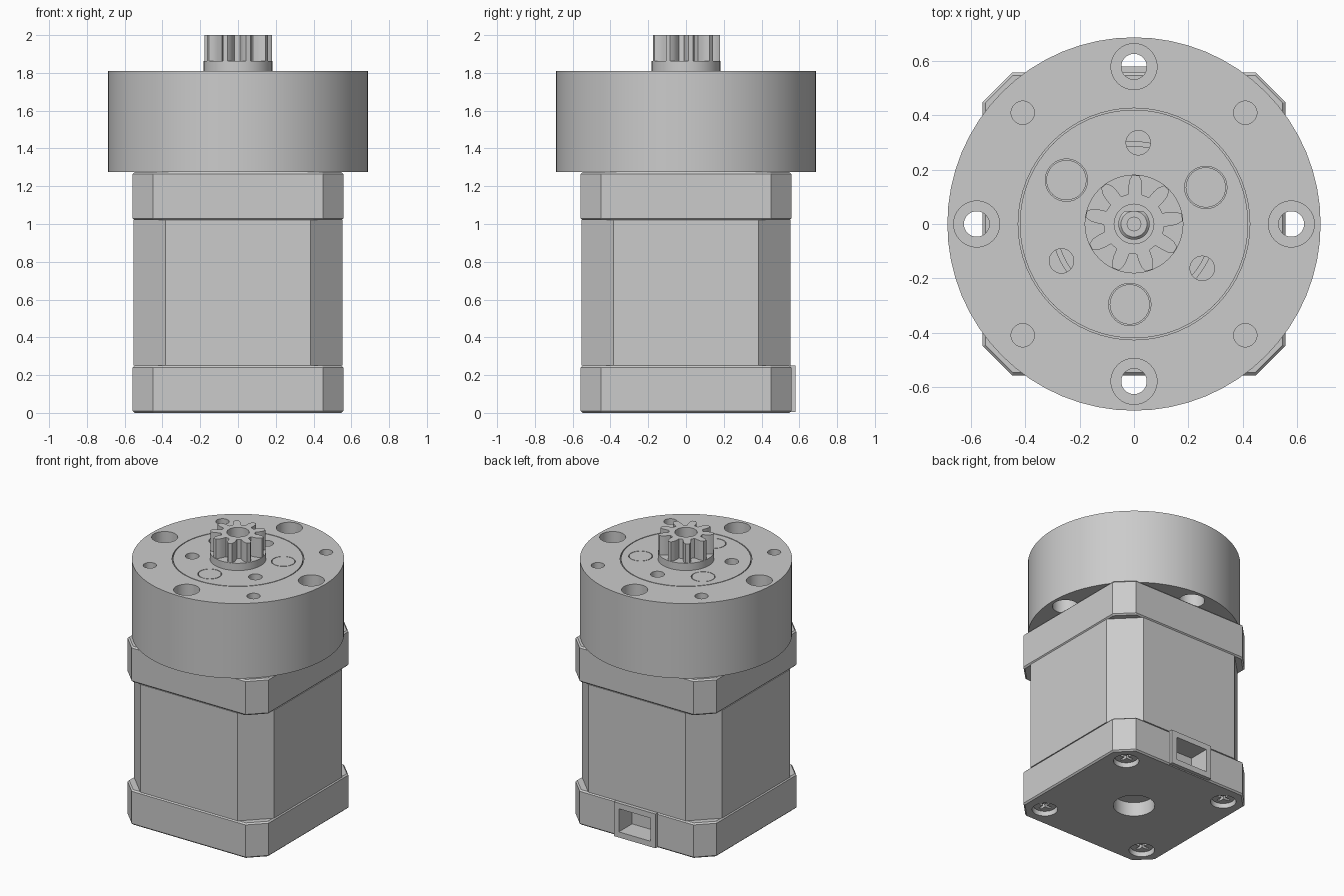
import bpy, bmesh
from math import sin, cos, radians, pi

if "Cube" in bpy.data.objects:
    bpy.data.objects.remove(bpy.data.objects["Cube"])


def circle(r, x=0, y=0, n=32):
    return [(x + r * cos(2 * pi * i / n), y + r * sin(2 * pi * i / n)) for i in range(n)]


def rect(x0, x1, y0, y1):
    return [(x0, y0), (x1, y0), (x1, y1), (x0, y1)]


def chamfered_square(h, c):
    return [(c, -h), (h, -c), (h, c), (c, h), (-c, h), (-h, c), (-h, -c), (-c, -h)]


def prism(name, profiles, z0, z1):
    """Extrude one or more closed outlines from z0 to z1 into one object."""
    bm = bmesh.new()
    for pts in profiles:
        lo = [bm.verts.new((x, y, z0)) for x, y in pts]
        hi = [bm.verts.new((x, y, z1)) for x, y in pts]
        bm.faces.new(lo[::-1])
        bm.faces.new(hi)
        for i in range(len(pts)):
            j = (i + 1) % len(pts)
            bm.faces.new((lo[i], lo[j], hi[j], hi[i]))
    me = bpy.data.meshes.new(name)
    bm.to_mesh(me)
    bm.free()
    ob = bpy.data.objects.new(name, me)
    bpy.context.collection.objects.link(ob)
    return ob


def apply(ob, mod):
    bpy.context.view_layer.objects.active = ob
    bpy.ops.object.modifier_apply(modifier=mod.name)


def cut(ob, profiles, z0, z1):
    tool = prism("cutter", profiles, z0, z1)
    tool.hide_render = True
    mod = ob.modifiers.new("cut", 'BOOLEAN')
    mod.operation, mod.solver, mod.object = 'DIFFERENCE', 'EXACT', tool
    apply(ob, mod)
    bpy.data.objects.remove(tool)


def soften(ob, width):
    mod = ob.modifiers.new("bevel", 'BEVEL')
    mod.width, mod.segments = width, 1
    mod.limit_method, mod.angle_limit = 'ANGLE', radians(60)
    apply(ob, mod)


def ring(r, d, angles, n=32):
    return [circle(r, d * cos(radians(a)), d * sin(radians(a)), n) for a in angles]


CORNERS = [45, 135, 225, 315]
SIDES = [0, 90, 180, 270]
BOLT = 0.58

# motor body: two end caps and a deeper-chamfered core
core = prism("motor_core", [chamfered_square(0.554, 0.385)], 0.25, 1.02)
upper = prism("upper_cap", [chamfered_square(0.558, 0.45)], 1.02, 1.275)
lower = prism("lower_cap", [chamfered_square(0.558, 0.45)], 0, 0.25)
for cap in (upper, lower):
    soften(cap, 0.01)

# bottom bearing hole and screw recesses
cut(lower, [circle(0.135)] + ring(0.083, BOLT, CORNERS), -0.1, 0.1)

# cable socket on the back
opening = [rect(-0.125, 0.125, 0.43, 0.7)]
cut(lower, opening, 0.045, 0.21)
socket = prism("cable_socket", [rect(-0.165, 0.165, 0.55, 0.58)], 0.005, 0.25)
cut(socket, opening, 0.045, 0.21)

# cross-slotted screws
for i, a in enumerate(CORNERS):
    x, y = BOLT * cos(radians(a)), BOLT * sin(radians(a))
    screw = prism(f"bottom_screw_{i + 1}", [circle(0.075, x, y)], 0.03, 0.12)
    cut(screw, [rect(x - 0.05, x + 0.05, y - 0.01, y + 0.01)], 0, 0.06)
    cut(screw, [rect(x - 0.01, x + 0.01, y - 0.05, y + 0.05)], 0, 0.06)

# gearbox housing with counterbored and plain holes
housing = prism("gearbox_housing", [circle(0.688, n=64)], 1.275, 1.81)
cut(housing, [circle(0.427, n=64)], 1.5, 2)
cut(housing, ring(0.047, BOLT, SIDES), 1.2, 2)
cut(housing, ring(0.085, BOLT, SIDES), 1.57, 2)
cut(housing, ring(0.085, BOLT, SIDES), 1.2, 1.47)
cut(housing, ring(0.043, BOLT, CORNERS), 1.5, 2)

# rotating carrier with three pins and three holes
PINS, HOLES = [27, 147, 267], [87, 207, 327]
carrier = prism("planet_carrier", [circle(0.421, n=64)], 1.53, 1.81)
cut(carrier, ring(0.045, 0.3, HOLES), 1.4, 2)
cut(carrier, ring(0.078, 0.297, PINS), 1.6, 2)
pins = prism("planet_pins", ring(0.074, 0.297, PINS), 1.58, 1.81)

# ring seen through the carrier holes
inner = prism("inner_ring", [circle(0.305, n=64)], 1.49, 1.525)
cut(inner, [circle(0.285, n=64)], 1.4, 1.6)

# output hub and nine-tooth pinion
TEETH = 9
tooth = [(-13, 0.112), (-10.5, 0.14), (-8, 0.162), (-4, 0.18),
         (4, 0.18), (8, 0.162), (10.5, 0.14), (13, 0.112)]
outline = []
for k in range(TEETH):
    for da, r in tooth:
        a = radians(88 + 360 / TEETH * k + da)
        outline.append((r * cos(a), r * sin(a)))
hub = prism("output_hub", [circle(0.182, n=48)], 1.80, 1.862)
pinion = prism("pinion_gear", [outline], 1.862, 2.0)
for part in (hub, pinion):
    cut(part, [circle(0.073)], 1.825, 2.1)

# flatted shaft with a centre hole
shaft = prism("output_shaft", [circle(0.058)], 1.81, 1.93)
soften(shaft, 0.01)
cut(shaft, [rect(-0.1, 0.1, 0.048, 0.1)], 1.8, 2)
cut(shaft, [circle(0.025)], 1.89, 2)

# smooth round walls, keep hard edges
bpy.ops.object.select_all(action='DESELECT')
for ob in (housing, carrier, pins, inner, hub, pinion, shaft, lower):
    ob.select_set(True)
bpy.context.view_layer.objects.active = housing
bpy.ops.object.shade_smooth_by_angle(angle=radians(25))
